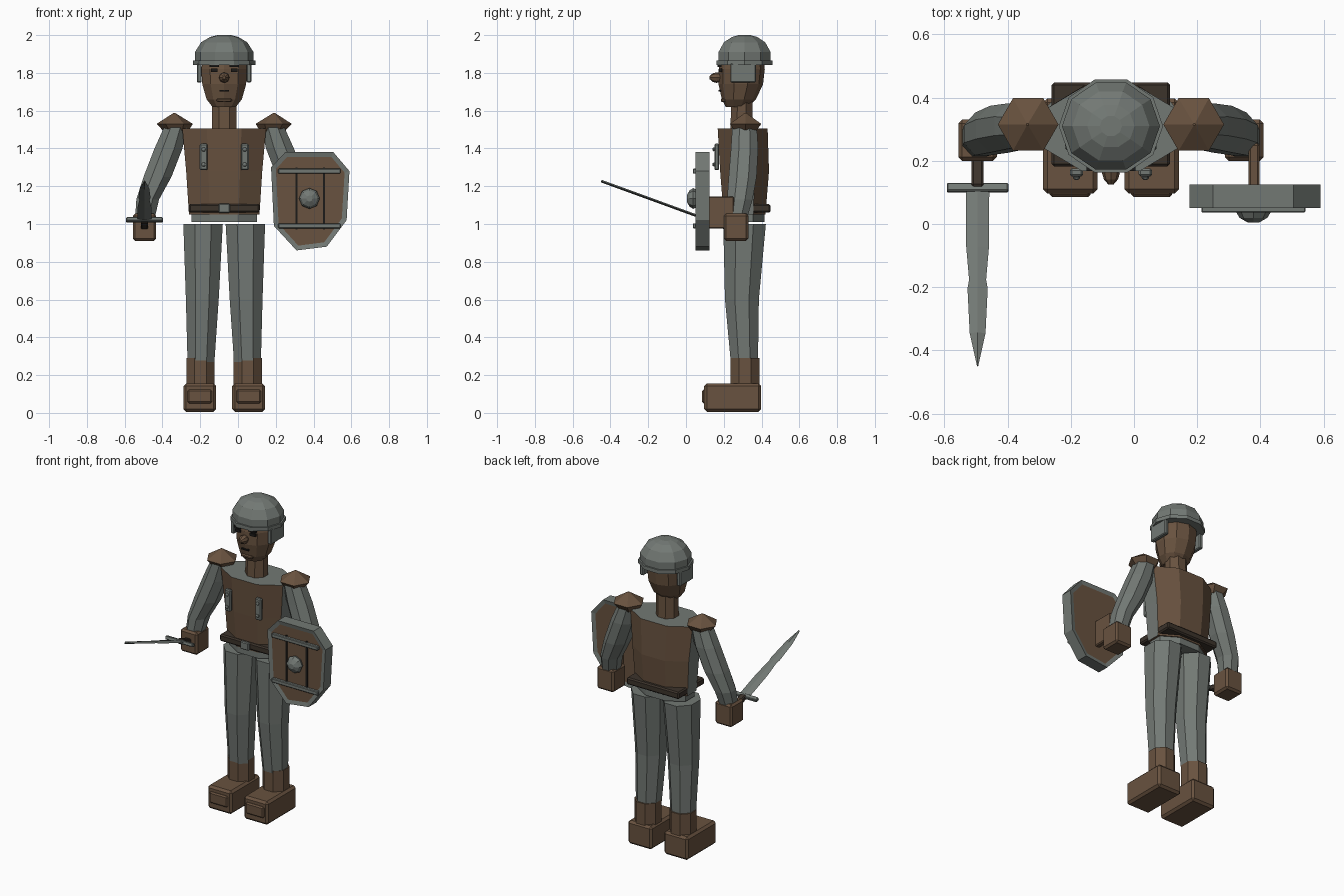
import bpy, bmesh
from math import cos, sin, pi, radians
from mathutils import Vector, Matrix

if "Cube" in bpy.data.objects:
    bpy.data.objects.remove(bpy.data.objects["Cube"])

CX, CY = -0.073, 0.31  # body centre line


def material(name, rgb):
    m = bpy.data.materials.new(name)
    m.use_nodes = True
    m.diffuse_color = (*rgb, 1)
    m.node_tree.nodes["Principled BSDF"].inputs["Base Color"].default_value = (*rgb, 1)
    return m


GREY = material("steel grey", (0.17, 0.19, 0.175))
BROWN = material("leather brown", (0.14, 0.085, 0.05))
DARK = material("dark leather", (0.045, 0.033, 0.024))
BLACK = material("near black", (0.012, 0.011, 0.01))


def finish(name, bm, *mats):
    bmesh.ops.recalc_face_normals(bm, faces=bm.faces)
    me = bpy.data.meshes.new(name)
    bm.to_mesh(me)
    bm.free()
    for m in mats:
        me.materials.append(m)
    ob = bpy.data.objects.new(name, me)
    bpy.context.collection.objects.link(ob)
    return ob


def bridge(bm, rings):
    """Skin a list of equal vertex rings and cap both ends."""
    loops = [[bm.verts.new(p) for p in r] for r in rings]
    n = len(loops[0])
    for a, b in zip(loops, loops[1:]):
        for i in range(n):
            j = (i + 1) % n
            bm.faces.new((a[i], a[j], b[j], b[i]))
    bm.faces.new(loops[0])
    bm.faces.new(loops[-1])


def loft(name, rings, mat, n=8, turn=0.5):
    """Stacked ellipses given as (x, y, z, rx, ry)."""
    bm = bmesh.new()
    angles = [2 * pi * (i + turn) / n for i in range(n)]
    bridge(bm, [[(x + rx * cos(a), y + ry * sin(a), z) for a in angles]
                for x, y, z, rx, ry in rings])
    return finish(name, bm, mat)


def box(name, centre, size, mat, bevel=0.0, rot=None):
    bm = bmesh.new()
    bmesh.ops.create_cube(bm, size=1)
    bmesh.ops.scale(bm, vec=size, verts=bm.verts)
    if bevel:
        bmesh.ops.bevel(bm, geom=bm.edges[:], offset=bevel, segments=1, affect='EDGES')
    if rot:
        bmesh.ops.rotate(bm, matrix=rot, verts=bm.verts)
    bmesh.ops.translate(bm, vec=centre, verts=bm.verts)
    return finish(name, bm, mat)


def stud(name, centre, r, depth, mat, n=8):
    """Faceted knob facing the front."""
    x, y, z = centre
    bm = bmesh.new()
    bridge(bm, [[(x + r * k * cos(2 * pi * i / n), y - d * depth, z + r * k * sin(2 * pi * i / n))
                 for i in range(n)] for k, d in ((0.85, 0), (1, 0.35), (0.8, 0.7), (0.3, 1))])
    return finish(name, bm, mat)


# Head and neck
loft("neck", [(CX, 0.295, 1.49, 0.07, 0.065), (CX, 0.295, 1.66, 0.07, 0.06)], BROWN)
loft("head", [(CX, 0.27, 1.62, 0.065, 0.06), (CX, 0.28, 1.66, 0.098, 0.09),
              (CX, 0.29, 1.74, 0.122, 0.118), (CX, 0.295, 1.82, 0.128, 0.122),
              (CX, 0.30, 1.90, 0.11, 0.11)], BROWN, 10)
stud("nose", (CX, 0.18, 1.775), 0.028, 0.055, BROWN)
box("mouth", (CX, 0.178, 1.705), (0.05, 0.012, 0.008), BLACK)
box("chin", (CX, 0.2, 1.655), (0.08, 0.03, 0.02), BROWN, 0.006)
for s, side in ((-1, "right"), (1, "left")):
    box(side + "_eye", (CX + s * 0.053, 0.182, 1.813), (0.036, 0.016, 0.018), BLACK)
    box(side + "_brow", (CX + s * 0.053, 0.178, 1.837), (0.05, 0.02, 0.01), BLACK)

# Helmet
loft("helmet_rim", [(CX, CY, 1.842, 0.165, 0.155), (CX, CY, 1.866, 0.165, 0.155)], GREY, 10, 0)
loft("helmet", [(CX, CY, 1.85, 0.155, 0.145), (CX, CY, 1.91, 0.155, 0.145),
                (CX, CY, 1.962, 0.122, 0.115), (CX, CY, 1.99, 0.075, 0.07),
                (CX, CY, 2.0, 0.035, 0.033)], GREY, 10, 0)
for s, side in ((-1, "right"), (1, "left")):
    box(side + "_cheek_guard", (CX + s * 0.132, 0.302, 1.80), (0.026, 0.135, 0.1), GREY, 0.005)

# Torso: leather front and back, steel sides and top
torso = loft("torso", [(CX, CY, 1.05, 0.202, 0.12), (CX, CY, 1.28, 0.218, 0.14),
                       (CX, 0.3, 1.505, 0.24, 0.143)], BROWN)
torso.data.materials.append(GREY)
for f in torso.data.polygons:
    f.material_index = int(abs(f.normal.x) > 0.9 or f.normal.z > 0.9)
loft("pelvis", [(CX, CY, 1.01, 0.187, 0.115), (CX, CY, 1.07, 0.187, 0.115)], GREY)
box("belt", (CX, 0.315, 1.083), (0.375, 0.265, 0.045), DARK, 0.008)
box("belt_buckle", (CX, 0.178, 1.083), (0.06, 0.02, 0.05), GREY, 0.005)

for s, side in ((-1, "right"), (1, "left")):
    def X(d):
        return CX + s * d

    # Chest clasps
    box(side + "_clasp", (X(0.109), 0.163, 1.355), (0.042, 0.025, 0.14), GREY, 0.006)
    for z in (1.315, 1.395):
        stud(side + "_clasp_rivet", (X(0.109), 0.151, z), 0.012, 0.012, GREY, 6)

    # Arms
    loft(side + "_arm", [(X(d), y, z, rx, ry) for d, y, z, rx, ry in (
        (0.255, 0.31, 1.52, 0.065, 0.07), (0.295, 0.31, 1.40, 0.08, 0.078),
        (0.353, 0.3, 1.25, 0.08, 0.08), (0.405, 0.285, 1.13, 0.065, 0.073),
        (0.42, 0.268, 1.03, 0.056, 0.06))], GREY)
    loft(side + "_shoulder_pad", [(X(d), 0.315, z, r, r) for d, z, r in (
        (0.255, 1.485, 0.06), (0.262, 1.53, 0.096), (0.264, 1.588, 0.004))], BROWN, 6, 0)
    box(side + "_hand", (X(0.422), 0.265, 0.983), (0.122, 0.13, 0.145), BROWN, 0.012)

    # Legs and boots
    loft(side + "_leg", [(X(d), y, z, rx, ry) for d, y, z, rx, ry in (
        (0.112, 0.31, 1.0, 0.113, 0.122), (0.116, 0.296, 0.6, 0.094, 0.097),
        (0.123, 0.309, 0.27, 0.077, 0.078))], GREY)
    loft(side + "_boot_cuff", [(X(0.125), 0.313, z, 0.081, 0.083) for z in (0.13, 0.29)], BROWN)
    box(side + "_boot", (X(0.129), 0.247, 0.081), (0.173, 0.302, 0.15), BROWN, 0.014)
    box(side + "_toe_cap", (X(0.129), 0.096, 0.087), (0.13, 0.022, 0.072), BROWN, 0.008)

# Shield: thick rim with a recessed panel on each side
outline = [(0.25, 1.38), (0.505, 1.38), (0.59, 1.28), (0.575, 1.02),
           (0.47, 0.88), (0.31, 0.86), (0.19, 0.99), (0.175, 1.30)]
bm = bmesh.new()
bridge(bm, [[(x, y, z) for x, z in outline] for y in (0.05, 0.125)])
bmesh.ops.recalc_face_normals(bm, faces=bm.faces)
panels = [f for f in bm.faces if abs(f.normal.y) > 0.9]
bmesh.ops.inset_individual(bm, faces=panels, thickness=0.027, depth=-0.006)
for f in panels:
    f.material_index = 1
finish("shield", bm, GREY, BROWN)
for x in (0.31, 0.455):
    box("shield_seam", (x, 0.054, 1.135), (0.012, 0.008, 0.33), BLACK)
for z in (0.99, 1.28):
    box("shield_band", (0.378, 0.047, z), (0.33, 0.022, 0.026), GREY, 0.004)
stud("shield_boss", (0.378, 0.056, 1.135), 0.055, 0.052, GREY)
box("shield_grip", (0.38, 0.185, 1.06), (0.035, 0.14, 0.17), BROWN, 0.006)

# Sword, tilted up towards the tip
SX = -0.495
tilt = Matrix.Rotation(radians(-20), 3, 'X')
pivot = Vector((SX, 0.115, 1.022))


def sword_box(name, y, size, mat, bevel):
    box(name, pivot + tilt @ Vector((0, y, 0)), size, mat, bevel, tilt)


sword_box("sword_guard", 0, (0.195, 0.028, 0.022), GREY, 0.004)
sword_box("sword_grip", 0.08, (0.038, 0.16, 0.034), DARK, 0.006)
sword_box("sword_pommel", 0.165, (0.045, 0.03, 0.045), DARK, 0.008)
bm = bmesh.new()
bridge(bm, [[pivot + tilt @ Vector((px * w, -d, pz * 0.007)) for px, pz in
             ((-1, 0), (0, -1), (1, 0), (0, 1))]
            for d, w in ((0, 0.037), (0.2, 0.036), (0.31, 0.027), (0.34, 0.032),
                         (0.49, 0.025), (0.6, 0.002))])
finish("sword_blade", bm, GREY)
